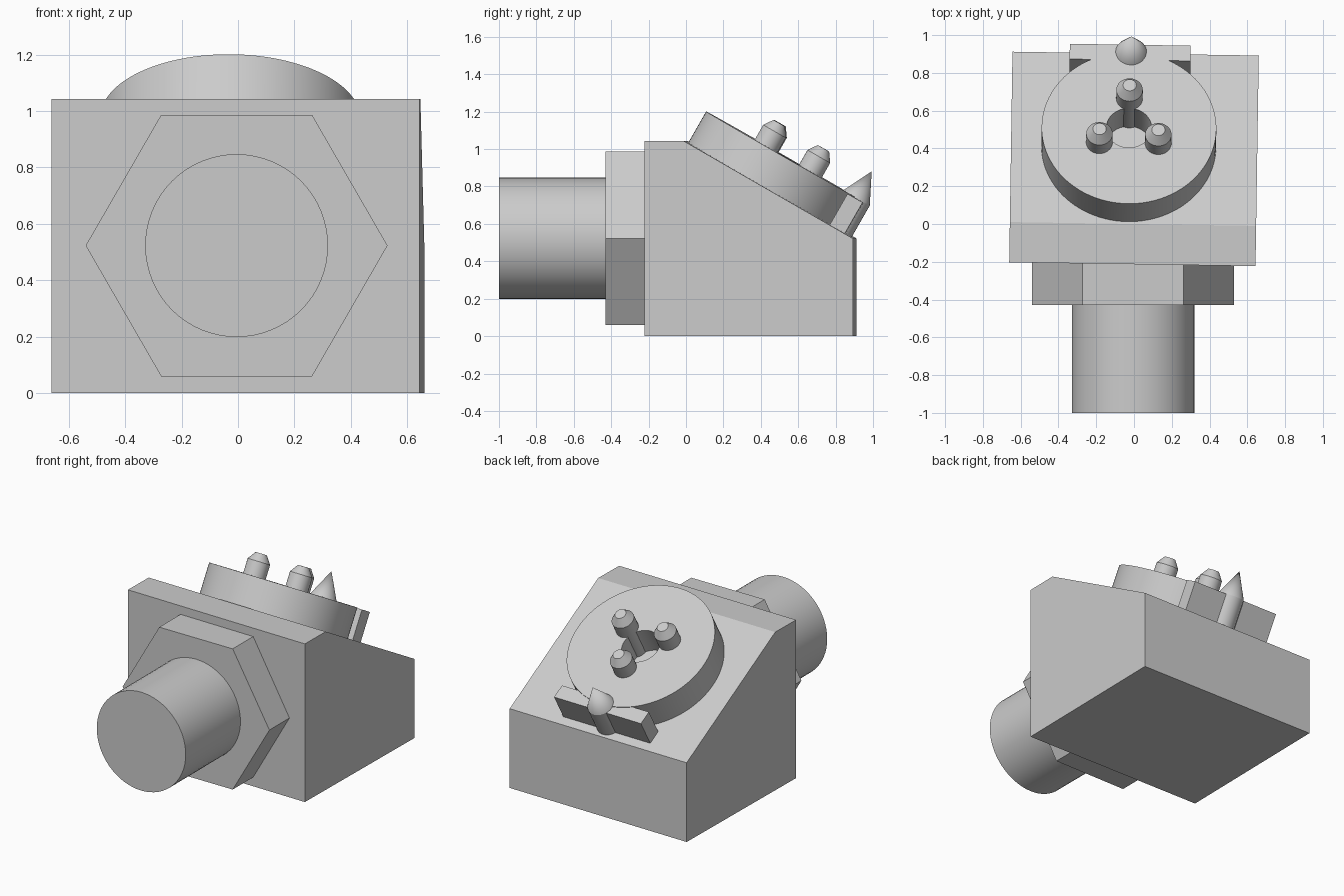
import bpy, bmesh
from math import radians, pi, sin, cos
from mathutils import Matrix, Vector

if "Cube" in bpy.data.objects:
    bpy.data.objects.remove(bpy.data.objects["Cube"])

# One plain grey for the whole model
grey = bpy.data.materials.new("light_grey")
grey.use_nodes = True
grey.diffuse_color = (0.6, 0.6, 0.6, 1)
grey.node_tree.nodes["Principled BSDF"].inputs["Base Color"].default_value = (0.6, 0.6, 0.6, 1)

# The block sits slightly turned; the dial lies on its slope
TURN = Matrix.Rotation(-0.0155, 4, 'Z')
BLOCK = Matrix.Translation((0, 0.347, 0)) @ TURN
DIAL = Matrix.Translation((-0.028, 0.4125, 0.803)) @ TURN @ Matrix.Rotation(radians(-29.8), 4, 'X')
STEM = Matrix.Translation((-0.005, 0, 0.523)) @ Matrix.Rotation(pi / 2, 4, 'X')


def finish(name, bm, matrix):
    bmesh.ops.recalc_face_normals(bm, faces=bm.faces)
    mesh = bpy.data.meshes.new(name)
    bm.to_mesh(mesh)
    bm.free()
    mesh.materials.append(grey)
    obj = bpy.data.objects.new(name, mesh)
    bpy.context.collection.objects.link(obj)
    obj.matrix_world = matrix
    bpy.ops.object.select_all(action='DESELECT')
    obj.select_set(True)
    bpy.context.view_layer.objects.active = obj
    bpy.ops.object.shade_smooth_by_angle(angle=radians(25))
    return obj


def lathe(name, profile, matrix, sides=64):
    """Spin (radius, height) points round local z, capping the open ends."""
    bm = bmesh.new()
    rings = []
    for r, z in profile:
        if r == 0:
            rings.append([bm.verts.new((0, 0, z))] * sides)
        else:
            rings.append([bm.verts.new((r * cos(2 * pi * i / sides), r * sin(2 * pi * i / sides), z))
                          for i in range(sides)])
    for a, b in zip(rings, rings[1:]):
        for i in range(sides):
            j = (i + 1) % sides
            quad = list(dict.fromkeys((a[i], a[j], b[j], b[i])))
            bm.faces.new(quad)
    if profile[0] == profile[-1]:
        bmesh.ops.remove_doubles(bm, verts=bm.verts, dist=1e-5)
    else:
        for ring in (rings[0], rings[-1]):
            if ring[0] != ring[1]:
                bm.faces.new(ring)
    return finish(name, bm, matrix)


# Wedge-topped block, extruded across x from its side profile
bm = bmesh.new()
side = [(-0.56, 0), (-0.56, 1.042), (-0.347, 1.042), (0.555, 0.522), (0.555, 0)]
face = bm.faces.new([bm.verts.new((-0.652, y, z)) for y, z in side])
out = bmesh.ops.extrude_face_region(bm, geom=[face])
bmesh.ops.translate(bm, vec=(1.304, 0, 0), verts=[v for v in out["geom"] if isinstance(v, bmesh.types.BMVert)])
finish("block", bm, BLOCK)

# Hexagonal nut and round stem at the front
lathe("hex_nut", [(0.535, 0.2), (0.535, 0.43)], STEM, 6)
lathe("stem", [(0.324, 0.4), (0.324, 1.0)], STEM)

# Dial disc with a through hole
lathe("dial", [(0.12, -0.01), (0.4625, -0.01), (0.4625, 0.194), (0.12, 0.194), (0.12, -0.01)], DIAL, 96)

# Three chamfered pins round the hole
for k in range(3):
    spot = Matrix.Rotation(radians(90 + 120 * k), 4, 'Z') @ Matrix.Translation((0.18, 0, 0))
    lathe(f"pin_{k + 1}", [(0.07, 0), (0.07, 0.285), (0.035, 0.335)], DIAL @ spot, 32)

# Straight bar across the low edge of the dial
bm = bmesh.new()
bmesh.ops.create_cube(bm, size=1)
bmesh.ops.scale(bm, vec=(0.64, 0.093, 0.2), verts=bm.verts)
finish("edge_bar", bm, DIAL @ Matrix.Translation((0, 0.463, 0.09)))

# Pointed post in the middle of the bar
lathe("pointed_post", [(0.082, -0.01), (0.082, 0.192), (0, 0.356)], DIAL @ Matrix.Translation((0.005, 0.465, 0)), 32)
